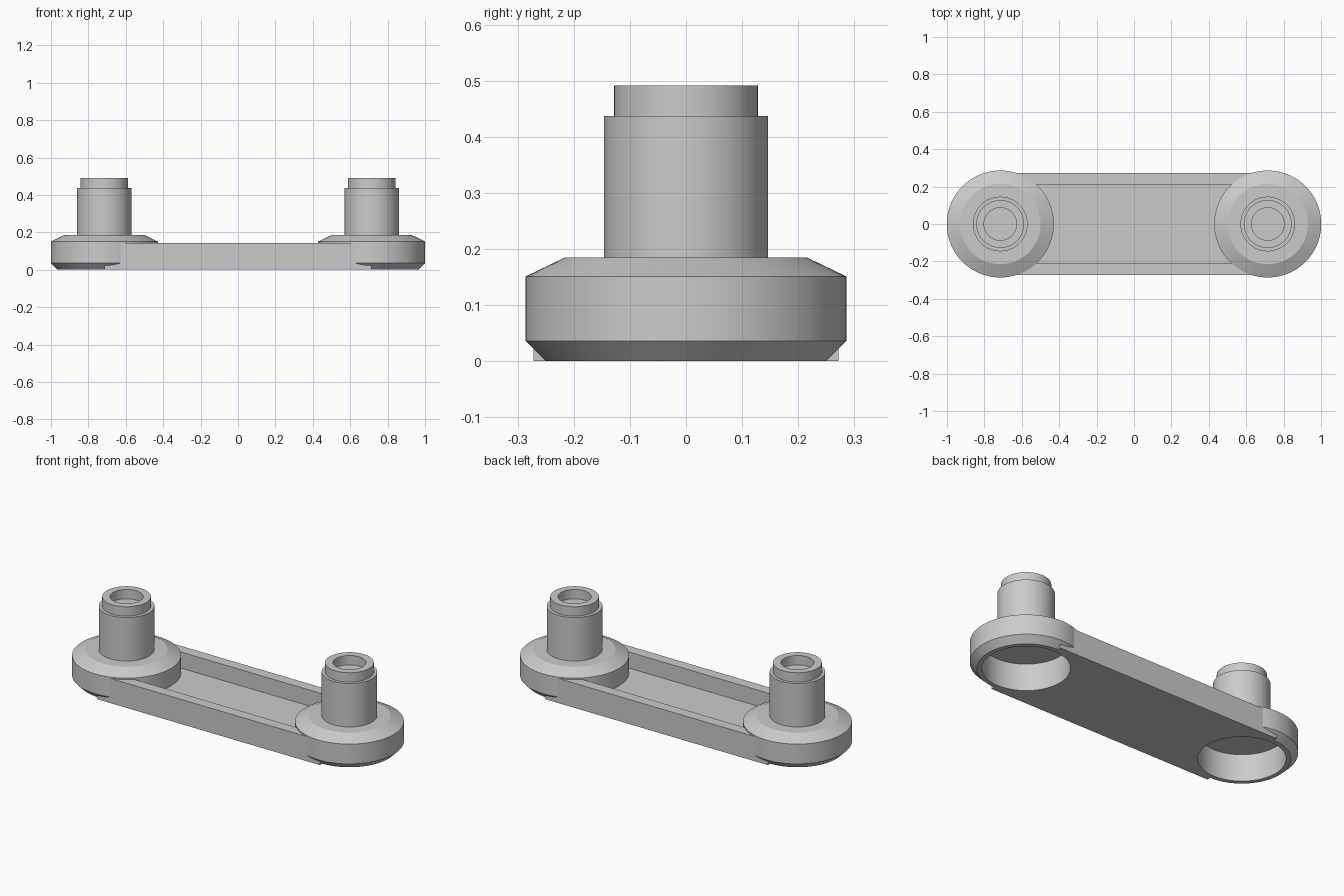
import bpy, bmesh, math

cube = bpy.data.objects.get("Cube")
if cube:
    bpy.data.objects.remove(cube, do_unlink=True)

grey = bpy.data.materials.new("light_grey")
grey.use_nodes = True
grey.diffuse_color = (0.6, 0.6, 0.6, 1)
grey.node_tree.nodes["Principled BSDF"].inputs["Base Color"].default_value = (0.6, 0.6, 0.6, 1)

BOSS_X = 0.715
BASE_R = 0.25


def make_object(name, bm):
    bmesh.ops.recalc_face_normals(bm, faces=bm.faces)
    mesh = bpy.data.meshes.new(name)
    bm.to_mesh(mesh)
    bm.free()
    mesh.materials.append(grey)
    obj = bpy.data.objects.new(name, mesh)
    bpy.context.collection.objects.link(obj)
    return obj


def lathe(name, profile, x, steps=96):
    """Revolve an (r, z) profile that starts and ends on the axis."""
    bm = bmesh.new()
    verts = [bm.verts.new((r, 0, z)) for r, z in profile]
    edges = [bm.edges.new(pair) for pair in zip(verts, verts[1:])]
    bmesh.ops.spin(bm, geom=verts + edges, cent=(0, 0, 0), axis=(0, 0, 1),
                   angle=math.tau, steps=steps, use_duplicate=False)
    bmesh.ops.remove_doubles(bm, verts=bm.verts, dist=0.0001)
    obj = make_object(name, bm)
    obj.location.x = x
    return obj


def shade(obj):
    bpy.ops.object.select_all(action='DESELECT')
    obj.select_set(True)
    bpy.context.view_layer.objects.active = obj
    bpy.ops.object.shade_smooth_by_angle(angle=math.radians(20))


# Boss profile: hollow underside, chamfered flange, stepped pin, blind hole
boss_profile = [
    (0, 0.155), (0.225, 0.155), (0.225, 0), (BASE_R, 0),
    (0.286, 0.036), (0.286, 0.151), (0.215, 0.185), (0.146, 0.185),
    (0.146, 0.437), (0.128, 0.437), (0.128, 0.491), (0.087, 0.491),
    (0.087, 0.437), (0, 0.437),
]

# Channel-shaped bar, extruded between the boss centres
channel = [(-0.272, 0), (0.272, 0), (0.272, 0.143), (0.21, 0.143),
           (0.21, 0.05), (-0.21, 0.05), (-0.21, 0.143), (-0.272, 0.143)]
bm = bmesh.new()
face = bm.faces.new([bm.verts.new((-BOSS_X, y, z)) for y, z in channel])
ext = bmesh.ops.extrude_face_region(bm, geom=[face])
bmesh.ops.translate(bm, vec=(2 * BOSS_X, 0, 0),
                    verts=[v for v in ext["geom"] if isinstance(v, bmesh.types.BMVert)])
bar = make_object("channel_bar", bm)

# Bosses at both ends, each with a cutter that clears its hollow in the bar
for side, sign in (("left", 1), ("right", -1)):
    shade(lathe(side + "_boss", boss_profile, sign * BOSS_X))
    cutter = lathe(side + "_bore_cutter",
                   [(0, -0.1), (BASE_R, -0.1), (BASE_R, 0.3), (0, 0.3)], sign * BOSS_X)
    cutter.hide_render = True
    cutter.hide_set(True)
    cut = bar.modifiers.new(side + "_bore", 'BOOLEAN')
    cut.operation = 'DIFFERENCE'
    cut.solver = 'EXACT'
    cut.object = cutter
shade(bar)
